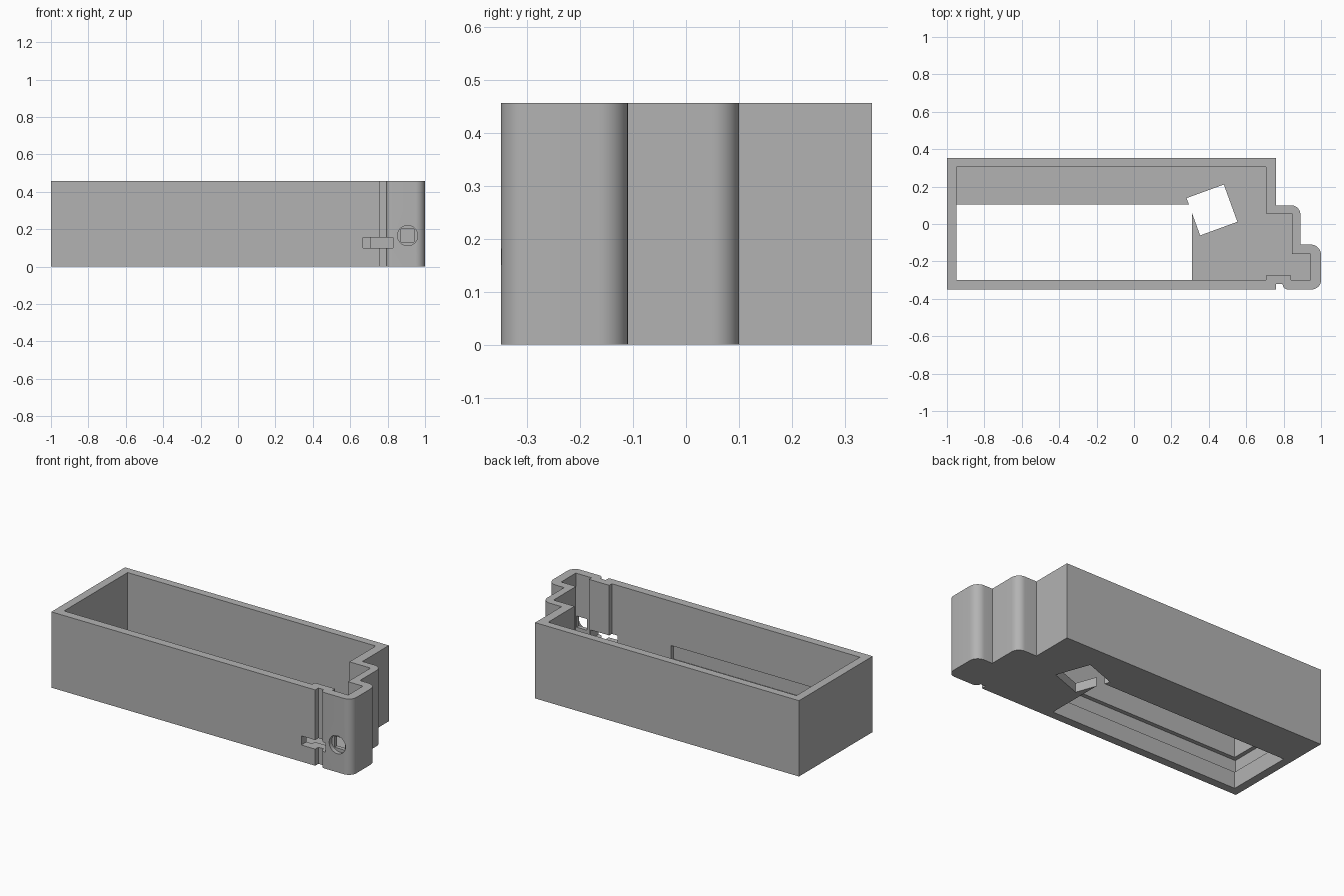
import bpy, bmesh, math
from mathutils import Matrix, Vector

cube = bpy.data.objects.get("Cube")
if cube:
    bpy.data.objects.remove(cube, do_unlink=True)

HEIGHT, FLOOR = 0.457, 0.055

grey = bpy.data.materials.new("plain_grey")
grey.use_nodes = True
grey.diffuse_color = (0.45, 0.45, 0.45, 1)
grey.node_tree.nodes["Principled BSDF"].inputs["Base Color"].default_value = (0.45, 0.45, 0.45, 1)


def rounded(points, steps=10):
    """Outline from (x, y, radius) corners, rounding those with a radius."""
    out = []
    for i, (x, y, r) in enumerate(points):
        p = Vector((x, y))
        if not r:
            out.append(p)
            continue
        a = (Vector(points[i - 1][:2]) - p).normalized()
        b = (Vector(points[(i + 1) % len(points)][:2]) - p).normalized()
        for k in range(steps + 1):
            t = k / steps * math.pi / 2
            out.append(p + r * (a * (1 - math.sin(t)) + b * (1 - math.cos(t))))
    return out


def make_object(name, bm):
    bmesh.ops.recalc_face_normals(bm, faces=bm.faces)
    mesh = bpy.data.meshes.new(name)
    bm.to_mesh(mesh)
    bm.free()
    mesh.materials.append(grey)
    obj = bpy.data.objects.new(name, mesh)
    bpy.context.collection.objects.link(obj)
    return obj


def prism(name, outline, z0, z1):
    bm = bmesh.new()
    face = bm.faces.new([bm.verts.new((p[0], p[1], z0)) for p in outline])
    top = bmesh.ops.extrude_face_region(bm, geom=[face])["geom"]
    verts = [v for v in top if isinstance(v, bmesh.types.BMVert)]
    bmesh.ops.translate(bm, verts=verts, vec=(0, 0, z1 - z0))
    return make_object(name, bm)


def block(name, x0, x1, y0, y1, z0, z1):
    return prism(name, [(x0, y0), (x1, y0), (x1, y1), (x0, y1)], z0, z1)


def cut(target, cutter):
    mod = target.modifiers.new("cut", "BOOLEAN")
    mod.operation = "DIFFERENCE"
    mod.solver = "EXACT"
    mod.object = cutter
    bpy.context.view_layer.objects.active = target
    bpy.ops.object.modifier_apply(modifier=mod.name)
    bpy.data.objects.remove(cutter, do_unlink=True)


# Outer shell with a stepped, rounded end and a notch in the front
outer = rounded([
    (-1, -0.35, 0), (0.76, -0.35, 0), (0.76, -0.32, 0), (0.795, -0.32, 0),
    (0.795, -0.35, 0.028), (1, -0.35, 0.05), (1, -0.11, 0.055), (0.89, -0.11, 0),
    (0.89, 0.1, 0.05), (0.76, 0.1, 0), (0.76, 0.352, 0), (-1, 0.352, 0)])
case = prism("case_body", outer, 0, HEIGHT)

# Cavity following the shell, with a thickened pad behind the notch
cavity = [
    (-0.95, -0.3), (0.705, -0.3), (0.705, -0.275), (0.84, -0.275), (0.84, -0.3),
    (0.945, -0.3), (0.945, -0.16), (0.845, -0.16), (0.845, 0.055), (0.705, 0.055),
    (0.705, 0.305), (-0.95, 0.305)]
cut(case, prism("cavity_cutter", cavity, FLOOR, HEIGHT + 0.1))

# Large floor opening and the panel groove above it
cut(case, block("opening_cutter", -0.95, 0.31, -0.3, 0.105, -0.1, FLOOR + 0.02))
cut(case, block("groove_cutter", -0.975, 0.31, -0.325, 0.105, 0.1, 0.19))

# Tilted square floor hole
tilt = Matrix.Rotation(math.radians(20), 2)
half = 0.106
square = [tilt @ Vector((sx * half, sy * half)) + Vector((0.417, 0.075))
          for sx, sy in ((-1, -1), (1, -1), (1, 1), (-1, 1))]
cut(case, prism("floor_hole_cutter", square, -0.1, FLOOR + 0.02))

# Front slot
cut(case, block("slot_cutter", 0.667, 0.828, -0.4, -0.25, 0.1, 0.155))

# Round recess with a square hole through its base
bm = bmesh.new()
bmesh.ops.create_cone(
    bm, cap_ends=True, segments=48, radius1=0.054, radius2=0.054, depth=0.1,
    matrix=Matrix.Translation((0.907, -0.375, 0.166)) @ Matrix.Rotation(math.pi / 2, 4, "X"))
cut(case, make_object("recess_cutter", bm))
cut(case, block("square_hole_cutter", 0.872, 0.94, -0.4, -0.25, 0.132, 0.2))

# Smooth the rounded corners, keep the other edges sharp
bpy.ops.object.select_all(action="DESELECT")
case.select_set(True)
bpy.context.view_layer.objects.active = case
bpy.ops.object.shade_smooth_by_angle(angle=math.radians(30))
